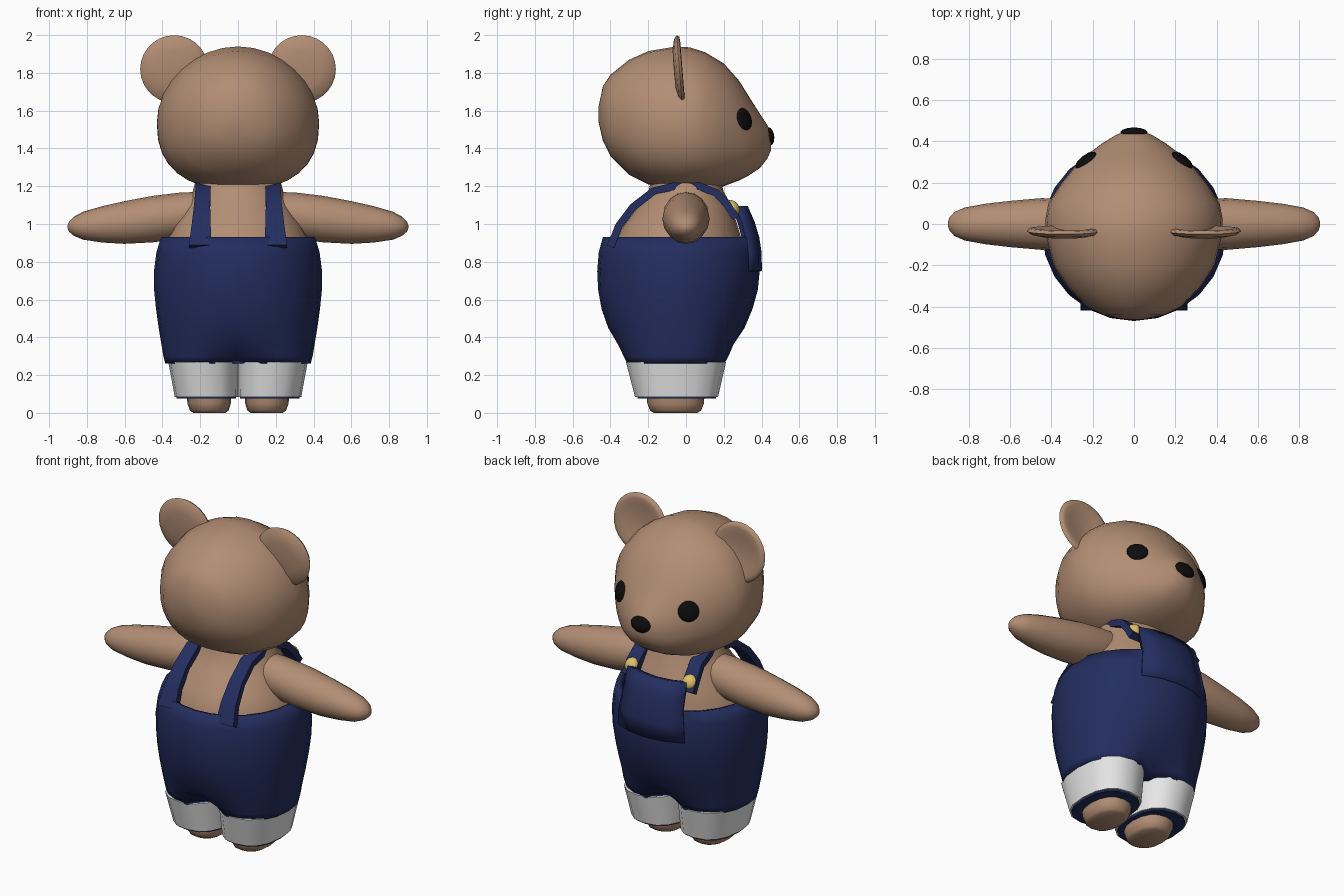
import bpy, bmesh, math
from mathutils import Vector

if "Cube" in bpy.data.objects:
    bpy.data.objects.remove(bpy.data.objects["Cube"])


def material(name, rgb):
    m = bpy.data.materials.new(name)
    m.diffuse_color = (*rgb, 1)
    m.use_nodes = True
    m.node_tree.nodes["Principled BSDF"].inputs["Base Color"].default_value = m.diffuse_color
    return m


BROWN = material("brown fur", (0.45, 0.27, 0.175))
BLUE = material("navy denim", (0.017, 0.027, 0.115))
WHITE = material("white cuff", (0.8, 0.8, 0.8))
BLACK = material("black", (0.004, 0.004, 0.004))
GOLD = material("gold button", (0.73, 0.53, 0.13))


def finish(bm, name, mat, angle=50):
    bmesh.ops.recalc_face_normals(bm, faces=bm.faces[:])
    me = bpy.data.meshes.new(name)
    bm.to_mesh(me)
    bm.free()
    ob = bpy.data.objects.new(name, me)
    bpy.context.collection.objects.link(ob)
    me.materials.append(mat)
    bpy.ops.object.select_all(action='DESELECT')
    ob.select_set(True)
    bpy.context.view_layer.objects.active = ob
    bpy.ops.object.shade_smooth_by_angle(angle=math.radians(angle))
    return ob


def spow(v, n):
    return math.copysign(abs(v) ** (2 / n), v)


def oval(rx, ry, segs, n_up=2, n_down=2):
    """Superellipse points, first point at +second axis."""
    pts = []
    for i in range(segs):
        a = 2 * math.pi * i / segs
        s, c = math.sin(a), math.cos(a)
        n = n_up if c >= 0 else n_down
        pts.append((rx * spow(s, n), ry * spow(c, n)))
    return pts


def loft(rings, caps=True, keep=None):
    bm = bmesh.new()
    vs = [[bm.verts.new(p) for p in r] for r in rings]
    n = len(vs[0])
    for a, b in zip(vs, vs[1:]):
        for i in range(n):
            j = (i + 1) % n
            bm.faces.new((a[i], a[j], b[j], b[i]))
    if caps:
        bm.faces.new(vs[0])
        bm.faces.new(vs[-1])
    if keep:
        bmesh.ops.delete(bm, geom=[f for f in bm.faces if not keep(f.calc_center_median())],
                         context='FACES')
    return bm


def level(z, rx, y0, y1, cx=0, segs=24, n=2, pinch=0, pad=0):
    """Horizontal ring; pinch pulls the middle in to separate the legs."""
    cy, ry = (y0 + y1) / 2, (y1 - y0) / 2 + pad
    return [(cx + x, cy + y * (1 - pinch * math.exp(-(x / 0.08) ** 2)), z)
            for x, y in oval(rx + pad, ry, segs, n, n)]


# Head: rings running from the back of the skull to the snout: y, bottom z, top z, half width
HEAD = [(-.463, 1.54, 1.62, .04), (-.44, 1.44, 1.73, .15), (-.4, 1.36, 1.79, .23),
        (-.3, 1.26, 1.87, .325), (-.2, 1.21, 1.915, .39), (-.05, 1.18, 1.94, .428),
        (.02, 1.18, 1.935, .43), (.1, 1.185, 1.91, .415), (.2, 1.2, 1.85, .35),
        (.28, 1.23, 1.76, .285), (.33, 1.255, 1.68, .235), (.39, 1.295, 1.585, .155),
        (.43, 1.345, 1.525, .09), (.45, 1.39, 1.485, .04)]
rings = []
for y, z0, z1, rx in HEAD:
    zc = z0 + (z1 - z0) * 0.47
    rings.append([(x, y, zc + (d * (z1 - zc) if d > 0 else d * (zc - z0)))
                  for x, d in oval(rx, 1, 32, 1.95, 2.4)])
head = finish(loft(rings), "head", BROWN, 70)


def lathe(name, profile, origin, axis, mat, segs=24, sx=1, sz=1, angle=60):
    """Spin (radius, height) points about an axis through origin."""
    q = Vector(axis).to_track_quat('Z', 'Y')
    rs = [[Vector(origin) + q @ Vector((x * sx, y * sz, h)) for x, y in oval(r, r, segs)]
          for r, h in profile]
    return finish(loft(rs), name, mat, angle)


DOME = [(1, -.3), (1, 0), (.88, .4), (.6, .75), (.2, .98)]


def dome(name, r, h, origin, axis, mat, **kw):
    return lathe(name, [(a * r, b * h) for a, b in DOME], origin, axis, mat, **kw)


EAR = [(.01, -.03), (.1, -.028), (.16, -.016), (.18, 0), (.172, .013), (.15, .016),
       (.11, .006), (.01, -.002)]
# Arm: x, centre z, half depth, half height
ARM = [(.18, 1.07, .11, .1), (.3, 1.045, .122, .122), (.45, 1.026, .125, .123),
       (.6, 1.008, .112, .113), (.72, .998, .098, .096), (.82, .991, .08, .074),
       (.87, .988, .058, .05), (.895, .986, .03, .026), (.902, .985, .008, .008)]
# Strap: x, y, z, width
STRAP = [(.2, -.40, .88, .12), (.195, -.355, .99, .1), (.19, -.28, 1.09, .085),
         (.185, -.17, 1.175, .08), (.185, -.06, 1.2, .08), (.185, .07, 1.2, .08),
         (.19, .16, 1.165, .08), (.198, .22, 1.1, .085), (.2, .265, 1.03, .09)]

for s, side in ((1, "right"), (-1, "left")):
    # Ears
    lathe(side + "_ear", EAR, (s * .338, -.035, 1.82), (0, 1, .08), BROWN, 28)
    # Eyes sit on the surface of the face
    ok, hit, nor, _ = head.ray_cast(Vector((s * .235, 1, 1.556)), Vector((0, -1, 0)))
    if not ok:
        hit = Vector((s * .235, .28, 1.556))
    dome(side + "_eye", .06, .018, hit, (s * .55, .75, .25), BLACK)
    # Arms
    finish(loft([[(s * x, y, zc + z) for y, z in oval(ry, rz, 16)]
                 for x, zc, ry, rz in ARM]), side + "_arm", BROWN, 70)
    # Straps
    rs = []
    for i, (x, y, z, w) in enumerate(STRAP):
        a, b = STRAP[max(i - 1, 0)], STRAP[min(i + 1, len(STRAP) - 1)]
        t = Vector((0, b[1] - a[1], b[2] - a[2])).normalized()
        up = Vector((0, -t.z, t.y)) * .02
        c = Vector((s * x, y, z))
        h = Vector((w / 2, 0, 0))
        rs.append([c - h - up, c + h - up, c + h + up, c - h + up])
    finish(loft(rs), side + "_strap", BLUE, 40)
    # Buttons
    dome(side + "_button", .043, .026, (s * .2, .252, 1.09), (s * .2, .8, .55), GOLD, segs=16)
    # Trouser cuffs, lining and feet
    finish(loft([level(.085, .167, -.27, .17, s * .168, 16, 2.4),
                 level(.27, .184, -.318, .212, s * .185, 16, 2.4)]), side + "_cuff", WHITE, 40)
    finish(loft([level(.075, .158, -.258, .158, s * .168, 16, 2.4),
                 level(.1, .158, -.258, .158, s * .168, 16, 2.4)]), side + "_cuff_lining", BLUE, 40)
    finish(loft([level(0, .085, -.17, .06, s * .152, 16, 2.3),
                 level(.012, .102, -.19, .08, s * .152, 16, 2.3),
                 level(.05, .115, -.205, .095, s * .153, 16, 2.3),
                 level(.12, .118, -.21, .1, s * .155, 16, 2.3)]), side + "_foot", BROWN, 60)

# Nose
dome("nose", .065, .02, (0, .447, 1.465), (0, 1, .15), BLACK, sz=.72)

# Torso
finish(loft([level(.7, .39, -.4, .32), level(.9, .385, -.385, .3), level(1, .335, -.33, .27),
             level(1.1, .275, -.25, .24), level(1.17, .24, -.2, .2),
             level(1.25, .22, -.18, .18)]), "torso", BROWN, 60)

# Overalls: z, half width, back y, front y, squareness, leg pinch
HULL = [(.262, .385, -.33, .222, 2.5, .55), (.3, .395, -.345, .24, 2.4, .3),
        (.36, .405, -.37, .262, 2.3, .08), (.45, .42, -.412, .31, 2.15, 0),
        (.55, .434, -.447, .352, 2.05, 0), (.65, .444, -.465, .38, 2, 0),
        (.75, .445, -.47, .39, 2, 0), (.85, .432, -.462, .388, 2, 0),
        (.93, .408, -.44, .376, 2, 0), (1.01, .4, -.4, .352, 2, 0),
        (1.095, .39, -.35, .315, 2, 0)]


def hull(rows, pad, keep):
    return loft([level(z, rx, y0, y1, n=n, pinch=p, pad=pad)
                 for z, rx, y0, y1, n, p in rows], False, keep)


def in_bib(c):
    return abs(c.x) < .2 and c.y > 0


overalls = finish(hull(HULL, 0, lambda c: c.z < .93 or in_bib(c)), "overalls", BLUE, 50)
pocket = finish(hull(HULL[6:], .012, in_bib), "bib_panel", BLUE, 50)
for ob, t in ((overalls, .03), (pocket, .02)):
    mod = ob.modifiers.new("thickness", 'SOLIDIFY')
    mod.thickness = t
    mod.offset = -1

# Underside of the overalls between the legs
finish(loft([level(.275, .37, -.32, .21, n=2.5, pinch=.55),
             level(.36, .385, -.35, .24, n=2.3, pinch=.08)]), "overalls_base", BLUE, 50)
